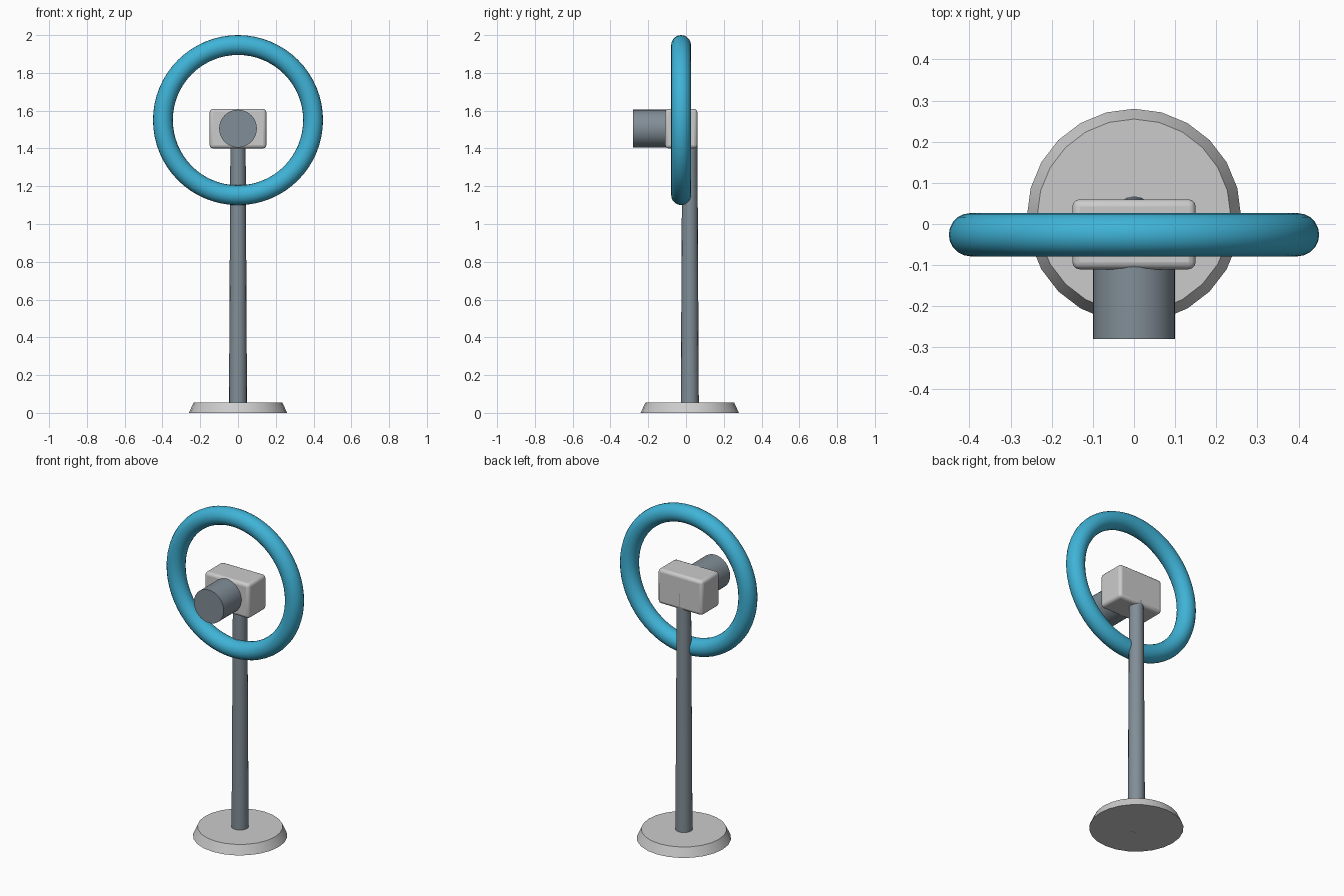
import bpy, math

if "Cube" in bpy.data.objects:
    bpy.data.objects.remove(bpy.data.objects["Cube"])


def material(name, rgb):
    m = bpy.data.materials.new(name)
    m.diffuse_color = (*rgb, 1)
    m.use_nodes = True
    m.node_tree.nodes["Principled BSDF"].inputs["Base Color"].default_value = m.diffuse_color
    return m


def finish(name, mat=None):
    ob = bpy.context.object
    ob.name = name
    if mat:
        ob.data.materials.append(mat)
    bpy.ops.object.shade_smooth_by_angle(angle=math.radians(35))
    return ob


def cone(name, r1, r2, depth, loc, sides, rot=(0, 0, 0), mat=None):
    bpy.ops.mesh.primitive_cone_add(vertices=sides, radius1=r1, radius2=r2,
                                    depth=depth, location=loc, rotation=rot)
    return finish(name, mat)


steel = material("steel", (0.22, 0.27, 0.31))
blue = material("blue", (0.05, 0.45, 0.68))

# Tapered round foot
cone("base", 0.26, 0.235, 0.055, (0, 0.02, 0.0275), 24)

# Pole running from the floor up into the housing
cone("pole", 0.048, 0.04, 1.5, (0, 0.02, 0.75), 16, mat=steel)

# Rounded housing box
bpy.ops.mesh.primitive_cube_add(size=1, location=(0, -0.025, 1.505))
box = bpy.context.object
box.scale = (0.30, 0.17, 0.21)
bpy.ops.object.transform_apply(location=False, rotation=False, scale=True)
bevel = box.modifiers.new("rounded_edges", 'BEVEL')
bevel.width = 0.018
bevel.segments = 3
finish("housing")

# Forward-facing barrel
cone("barrel", 0.1, 0.1, 0.2, (0, -0.18, 1.505), 32,
     rot=(math.pi / 2, 0, 0), mat=steel)

# Large ring around the housing
bpy.ops.mesh.primitive_torus_add(major_segments=64, minor_segments=20,
                                 major_radius=0.3975, minor_radius=0.0525,
                                 location=(0, -0.026, 1.55),
                                 rotation=(math.pi / 2, 0, 0))
finish("ring", blue)
